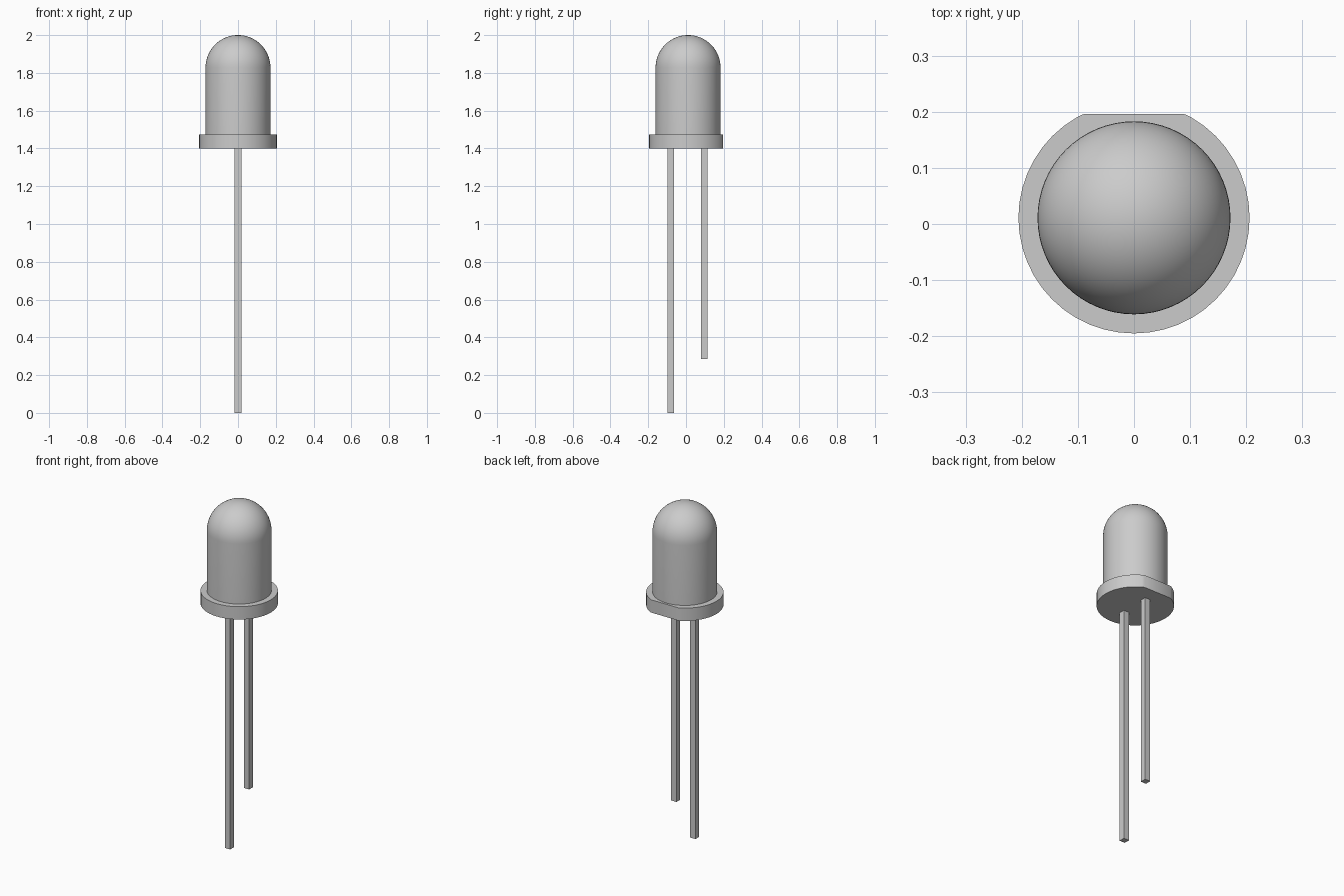
import bpy
import bmesh
from math import cos, sin, pi, radians
from mathutils import Matrix, Vector

cube = bpy.data.objects.get("Cube")
if cube:
    bpy.data.objects.remove(cube, do_unlink=True)

AXIS_Y = 0.011
FLANGE_BOTTOM, FLANGE_TOP = 1.4, 1.475
DOME_RADIUS, TOP = 0.172, 2.0

grey = bpy.data.materials.new("neutral grey")
grey.use_nodes = True
colour = (0.6, 0.6, 0.6, 1)
grey.diffuse_color = colour
grey.node_tree.nodes["Principled BSDF"].inputs["Base Color"].default_value = colour


def finish(name, bm, smooth=False):
    bmesh.ops.recalc_face_normals(bm, faces=bm.faces)
    mesh = bpy.data.meshes.new(name)
    bm.to_mesh(mesh)
    bm.free()
    mesh.materials.append(grey)
    obj = bpy.data.objects.new(name, mesh)
    bpy.context.collection.objects.link(obj)
    if smooth:
        bpy.ops.object.select_all(action="DESELECT")
        obj.select_set(True)
        bpy.context.view_layer.objects.active = obj
        bpy.ops.object.shade_smooth_by_angle(angle=radians(30))
    return obj


# Round-topped lens: a profile spun about the vertical axis
bm = bmesh.new()
centre_z = TOP - DOME_RADIUS
profile = [(0, FLANGE_TOP), (DOME_RADIUS, FLANGE_TOP)]
profile += [(DOME_RADIUS * cos(a), centre_z + DOME_RADIUS * sin(a))
            for a in (i * pi / 32 for i in range(17))]
verts = [bm.verts.new((r, AXIS_Y, z)) for r, z in profile]
edges = [bm.edges.new(pair) for pair in zip(verts, verts[1:])]
bmesh.ops.spin(bm, geom=verts + edges, cent=(0, AXIS_Y, 0), axis=(0, 0, 1),
               angle=2 * pi, steps=64, use_merge=True)
bmesh.ops.remove_doubles(bm, verts=bm.verts, dist=0.0001)
finish("lens", bm, smooth=True)

# Base flange: a disc with a flat on its back edge
bm = bmesh.new()
bmesh.ops.create_circle(bm, cap_ends=True, segments=48, radius=0.206,
                        matrix=Matrix.Translation((0, AXIS_Y, FLANGE_BOTTOM)))
bmesh.ops.bisect_plane(bm, geom=bm.verts[:] + bm.edges[:] + bm.faces[:],
                       plane_co=(0, 0.196, 0), plane_no=(0, 1, 0), clear_outer=True)
result = bmesh.ops.extrude_face_region(bm, geom=bm.faces[:], use_keep_orig=True)
top_verts = [g for g in result["geom"] if isinstance(g, bmesh.types.BMVert)]
bmesh.ops.translate(bm, verts=top_verts, vec=Vector((0, 0, FLANGE_TOP - FLANGE_BOTTOM)))
finish("flange", bm, smooth=True)

# Square wire legs, the front one longer
for name, y, bottom in (("long_leg", -0.08, 0), ("short_leg", 0.096, 0.285)):
    bm = bmesh.new()
    height = FLANGE_BOTTOM - bottom
    bmesh.ops.create_cube(bm, size=1, matrix=Matrix.Translation((0, y, bottom + height / 2))
                          @ Matrix.Diagonal((0.035, 0.035, height, 1)))
    finish(name, bm)
